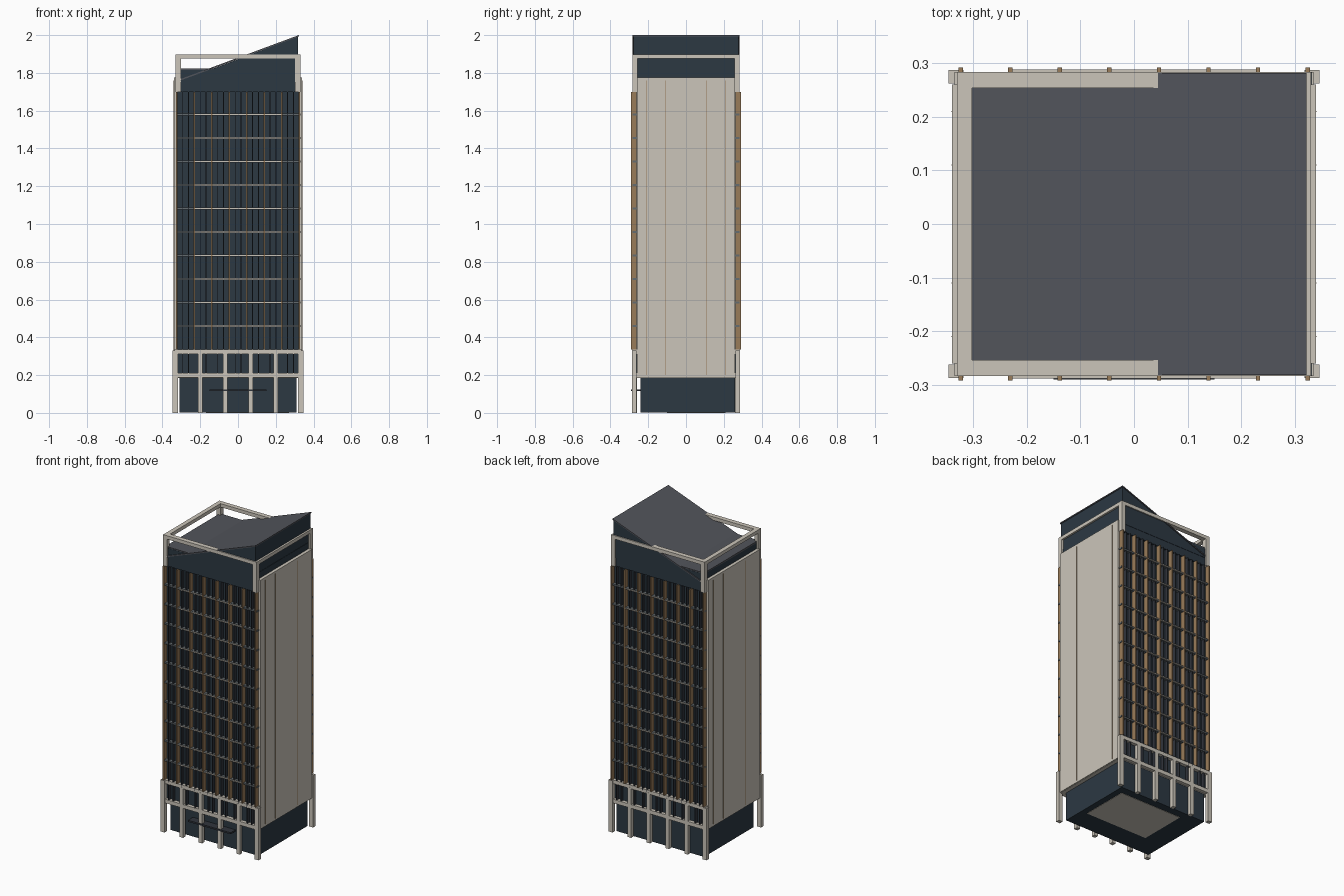
import bpy, bmesh

if "Cube" in bpy.data.objects:
    bpy.data.objects.remove(bpy.data.objects["Cube"])


def material(name, rgb):
    m = bpy.data.materials.new(name)
    m.diffuse_color = (*rgb, 1)
    m.use_nodes = True
    m.node_tree.nodes["Principled BSDF"].inputs["Base Color"].default_value = m.diffuse_color
    return m


GLASS = material("dark_glass", (0.025, 0.04, 0.055))
STONE = material("pale_stone", (0.60, 0.56, 0.49))
TAN = material("tan_metal", (0.32, 0.2, 0.1))
DARK = material("dark_metal", (0.03, 0.035, 0.045))
ROOF = material("roof_grey", (0.085, 0.09, 0.105))
GREY = material("spandrel_grey", (0.13, 0.15, 0.16))


def boxes(name, mat, spans):
    """One object made of boxes given as (x0, x1, y0, y1, z0, z1)."""
    bm = bmesh.new()
    for x0, x1, y0, y1, z0, z1 in spans:
        cube = bmesh.ops.create_cube(bm, size=1)["verts"]
        for v in cube:
            v.co = (x1 if v.co.x > 0 else x0,
                    y1 if v.co.y > 0 else y0,
                    z1 if v.co.z > 0 else z0)
    return finish(name, mat, bm)


def prism(name, mat, profile, y0, y1):
    """Extrude an x-z profile along y."""
    bm = bmesh.new()
    face = bm.faces.new([bm.verts.new((x, y0, z)) for x, z in profile])
    ext = bmesh.ops.extrude_face_region(bm, geom=[face])["geom"]
    for v in ext:
        if isinstance(v, bmesh.types.BMVert):
            v.co.y = y1
    bmesh.ops.recalc_face_normals(bm, faces=bm.faces)
    return finish(name, mat, bm)


def finish(name, mat, bm):
    me = bpy.data.meshes.new(name)
    bm.to_mesh(me)
    bm.free()
    me.materials.append(mat)
    ob = bpy.data.objects.new(name, me)
    bpy.context.collection.objects.link(ob)
    return ob


def both_y(spans):
    """Add the mirrored copy on the back facade."""
    return spans + [(a, b, -d, -c, e, f) for a, b, c, d, e, f in spans]


def both_x(spans):
    return spans + [(-b, -a, c, d, e, f) for a, b, c, d, e, f in spans]


# Main volumes
boxes("lobby_glass", GLASS, [(-0.31, 0.31, -0.24, 0.26, 0.002, 0.19)])
boxes("lobby_floor", STONE, [(-0.17, 0.27, -0.10, 0.21, 0, 0.01)])
boxes("tower_glass", GLASS, [(-0.328, 0.328, -0.262, 0.262, 0.19, 1.72)])
boxes("soffit_slab", STONE, [(-0.335, 0.335, -0.262, 0.262, 0.185, 0.2)])
boxes("entrance_canopy", DARK, [(-0.15, 0.15, -0.29, -0.24, 0.115, 0.125)])

# Blank side walls with thin seams
boxes("side_walls", STONE, both_x([(0.32, 0.34, -0.26, 0.26, 0.187, 1.775)]))
boxes("side_wall_seams", TAN, both_x(
    [(0.335, 0.341, y - 0.001, y + 0.001, 0.2, 1.76) for y in (-0.21, -0.11, 0.11, 0.21)]))

# Podium frame: columns and two beams on front and back
cols = [(x - 0.012, x + 0.012, 0.26, 0.285, 0, 0.32)
        for x in (-0.2, -0.067, 0.067, 0.2)]
cols += both_x([(0.318, 0.346, 0.262, 0.287, 0, 0.33)])
boxes("podium_columns", STONE, both_y(cols))
boxes("podium_beams", STONE, both_y([(-0.335, 0.335, 0.258, 0.284, z0, z1)
                                     for z0, z1 in ((0.188, 0.212), (0.312, 0.335))]))

# Facade grid: tan fins, dark mullions and floor bands
bay = 0.0925
fins = [-0.3235 + bay * i for i in range(8)]
boxes("facade_fins", TAN, both_y([(x - 0.004, x + 0.004, 0.26, 0.292, 0.335, 1.70)
                                  for x in fins]))
boxes("facade_mullions", DARK, both_y([(x - 0.002, x + 0.002, 0.26, 0.284, 0.21, 1.70)
                                       for f in fins[:-1]
                                       for x in (f + bay / 3, f + 2 * bay / 3)]))
floors = [0.46 + 0.1245 * i for i in range(10)]
boxes("floor_bands", GREY, both_y([(-0.328, 0.332, 0.26, 0.283, z - 0.005, z + 0.005)
                                   for z in floors]))
boxes("floor_ledges", STONE, both_y([(-0.23, 0.23, 0.275, 0.288, z - 0.003, z + 0.003)
                                     for z in floors]))

# Penthouse block and sloping roof
boxes("penthouse", GLASS, [(-0.32, 0.32, -0.275, 0.275, 1.70, 1.815)])
boxes("penthouse_roof", ROOF, [(-0.32, 0.31, -0.274, 0.274, 1.812, 1.822)])
prism("roof_wedge", GLASS, [(-0.32, 1.752), (0.318, 1.752), (0.318, 1.992)], -0.277, 0.277)
prism("sloping_roof", ROOF, [(-0.325, 1.752), (0.322, 1.993), (0.322, 2.0), (-0.325, 1.76)],
      -0.282, 0.282)

# Open crown frame around the roof
boxes("crown_posts", STONE, both_y(both_x([(0.303, 0.33, 0.256, 0.284, 1.70, 1.895)])))
boxes("crown_beams", STONE, both_y([(-0.33, 0.33, 0.254, 0.284, 1.875, 1.897)])
      + both_x([(0.302, 0.33, -0.284, 0.284, 1.875, 1.897)]))
